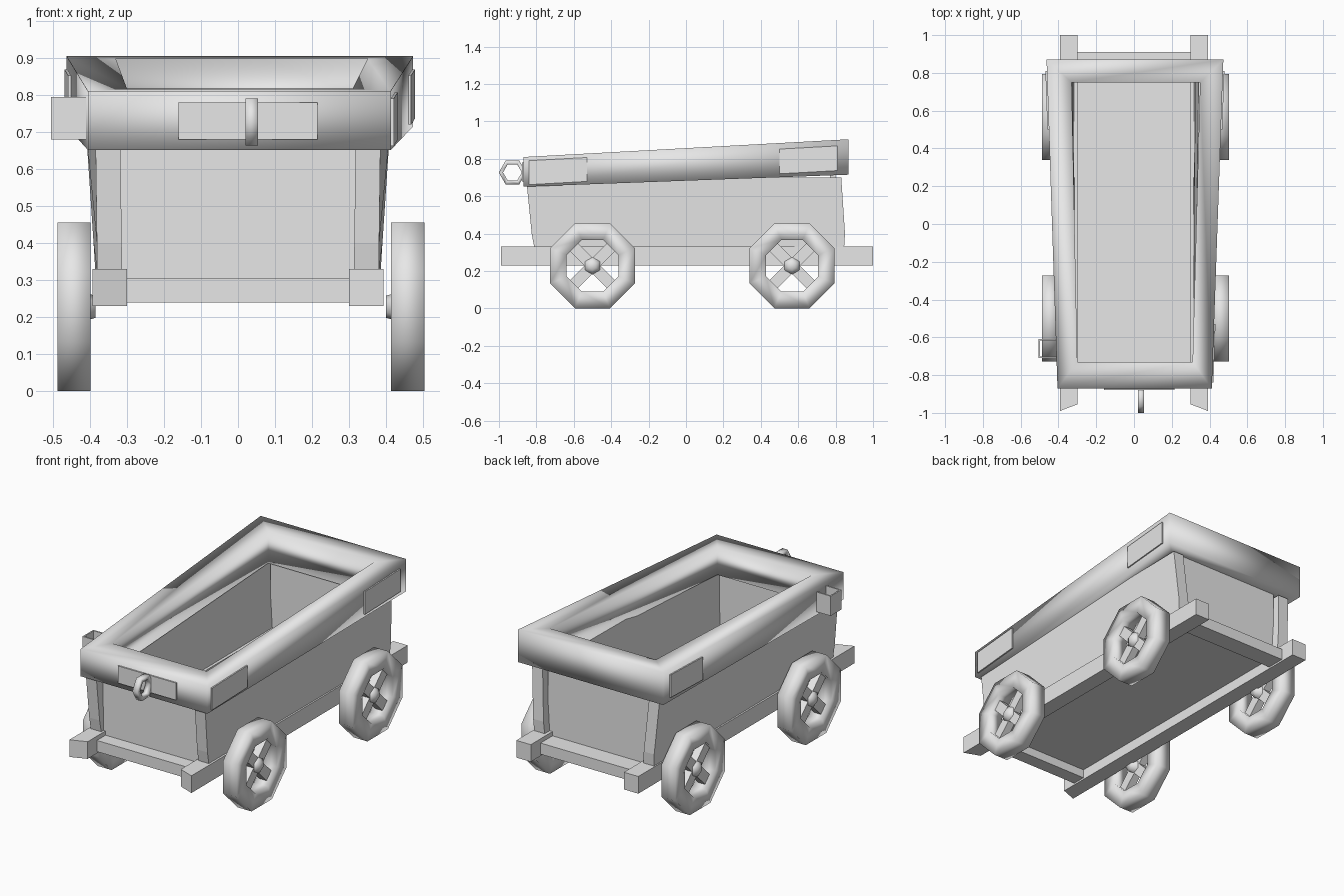
import bpy
import bmesh
from math import sin, cos, pi, radians
from mathutils import Matrix, Vector

cube = bpy.data.objects.get("Cube")
if cube:
    bpy.data.objects.remove(cube)

grey = bpy.data.materials.new("plain_grey")
grey.use_nodes = True
grey.diffuse_color = (0.8, 0.8, 0.8, 1)
grey.node_tree.nodes["Principled BSDF"].inputs["Base Color"].default_value = (0.8, 0.8, 0.8, 1)


def finish(name, bm, smooth=False):
    """Turn a bmesh into a named object."""
    bmesh.ops.recalc_face_normals(bm, faces=bm.faces)
    for f in bm.faces:
        f.smooth = smooth
    mesh = bpy.data.meshes.new(name)
    bm.to_mesh(mesh)
    bm.free()
    mesh.materials.append(grey)
    obj = bpy.data.objects.new(name, mesh)
    bpy.context.collection.objects.link(obj)
    return obj


def loft(name, rings, closed=False, smooth=False):
    """Bridge rings of points; cap the ends unless the path is closed."""
    bm = bmesh.new()
    vs = [[bm.verts.new(p) for p in ring] for ring in rings]
    n, m = len(vs), len(vs[0])
    for i in range(n if closed else n - 1):
        a, b = vs[i], vs[(i + 1) % n]
        for j in range(m):
            k = (j + 1) % m
            bm.faces.new((a[j], a[k], b[k], b[j]))
    if not closed:
        bm.faces.new(vs[0])
        bm.faces.new(vs[-1])
    return finish(name, bm, smooth)


def rect(x0, x1, y0, y1, z):
    return [(x0, y0, z), (x1, y0, z), (x1, y1, z), (x0, y1, z)]


def box(name, x0, x1, y0, y1, z0, z1):
    return loft(name, [rect(x0, x1, y0, y1, z0), rect(x0, x1, y0, y1, z1)])


def rim_top(y):
    return 0.857 + 0.0546 * y


def rim_bottom(y):
    return 0.683 + 0.037 * y


# Sloping rim around the top of the tub
rim = []
for xo, yo, xi, yi in ((-0.405, -0.87, -0.30, -0.73), (0.412, -0.87, 0.31, -0.73),
                       (0.473, 0.87, 0.35, 0.75), (-0.463, 0.87, -0.33, 0.75)):
    rim.append([(xo, yo, rim_bottom(yo)), (xo, yo, rim_top(yo)),
                (xi, yi, rim_top(yi)), (xi, yi, rim_bottom(yi))])
loft("rim", rim, closed=True, smooth=True)

# Thick side walls whose ends read as corner posts
for side, s in (("left", 1), ("right", -1)):
    wall = []
    for z, y0, y1, xf, xb in ((0.32, -0.81, 0.845, 0.38, 0.385),
                              (0.40, -0.825, 0.85, 0.381, 0.39),
                              (0.70, -0.855, 0.83, 0.385, 0.41)):
        wall.append([(s * (xf - 0.067), y0, z), (s * xf, y0, z),
                     (s * xb, y1, z), (s * (xb - 0.067), y1, z)])
    loft(side + "_wall", wall, smooth=True).data.shade_flat()

    # Long chassis beam with a slanted front end
    loft(side + "_beam",
         [[(s * 0.30, -0.955, z), (s * 0.393, -0.99, z),
           (s * 0.393, 1.0, z), (s * 0.30, 1.0, z)] for z in (0.23, 0.33)])

# Recessed end panels, floor and cross bars
box("front_panel", -0.32, 0.32, -0.79, -0.76, 0.29, 0.72)
box("back_panel", -0.33, 0.33, 0.77, 0.80, 0.29, 0.76)
box("floor", -0.32, 0.32, -0.78, 0.79, 0.29, 0.31)
box("front_cross_bar", -0.305, 0.305, -0.87, -0.79, 0.24, 0.305)
box("back_cross_bar", -0.305, 0.305, 0.80, 0.91, 0.24, 0.305)


def rim_side(s, y):
    """Outer x of the rim on one side."""
    return (0.439 + 0.035 * y + 0.003) if s > 0 else -(0.434 + 0.0333 * y)


# Thin plates on the rim
def side_plate(name, s, y0, y1, z0, z1):
    rings = []
    for y, lift in ((y0, 0), (y1, 0.055 * (y1 - y0))):
        x = rim_side(s, y)
        rings.append([(x - s * 0.001, y, z0 + lift), (x + s * 0.008, y, z0 + lift),
                      (x + s * 0.008, y, z1 + lift), (x - s * 0.001, y, z1 + lift)])
    loft(name, rings)


side_plate("left_front_plate", 1, -0.84, -0.53, 0.662, 0.79)
side_plate("left_back_plate", 1, 0.50, 0.81, 0.72, 0.852)
side_plate("right_back_plate", -1, 0.50, 0.81, 0.72, 0.852)
box("front_plate", -0.16, 0.215, -0.878, -0.869, 0.68, 0.78)

# Open bracket on the right side
box("bracket_outer", -0.505, -0.497, -0.71, -0.61, 0.68, 0.795)
for end, y in (("front", -0.71), ("back", -0.618)):
    box("bracket_" + end, -0.50, -0.405, y, y + 0.008, 0.68, 0.795)


def hoop(name, x, y, z, half, r_in, r_out, sides, turn):
    """Many-sided hoop with a square section, facing sideways."""
    rings = []
    for i in range(sides):
        a = turn + 2 * pi * i / sides
        rings.append([(x + dx, y + r * cos(a), z + r * sin(a))
                      for dx, r in ((-half, r_in), (half, r_in), (half, r_out), (-half, r_out))])
    return loft(name, rings, closed=True, smooth=True)


# Towing ring on the front
hoop("tow_ring", 0.037, -0.928, 0.727, 0.017, 0.05, 0.073, 6, 0)

# Wheels: octagonal tyre, crossed spokes and hexagonal hub
for side, s, cx in (("left", 1, 0.458), ("right", -1, -0.443)):
    for end, cy in (("front", -0.50), ("back", 0.567)):
        name = side + "_" + end
        cz = 0.228
        hoop(name + "_tyre", cx, cy, cz, 0.045, 0.15, 0.246, 8, pi / 8)
        bm = bmesh.new()
        for turn in (45, -45):
            m = Matrix.Rotation(radians(turn), 4, 'X') @ Matrix.Diagonal((0.045, 0.32, 0.06, 1))
            bmesh.ops.create_cube(bm, size=1, matrix=Matrix.Translation((cx, cy, cz)) @ m)
        finish(name + "_spokes", bm)
        hub = []
        for dx, r in ((-0.058, 0.03), (0.0, 0.046), (0.026, 0.046), (0.044, 0.02)):
            hub.append([Vector((cx + s * dx, cy + r * cos(a), cz + r * sin(a)))
                        for a in [pi / 6 + i * pi / 3 for i in range(6)]])
        loft(name + "_hub", hub, smooth=True)
